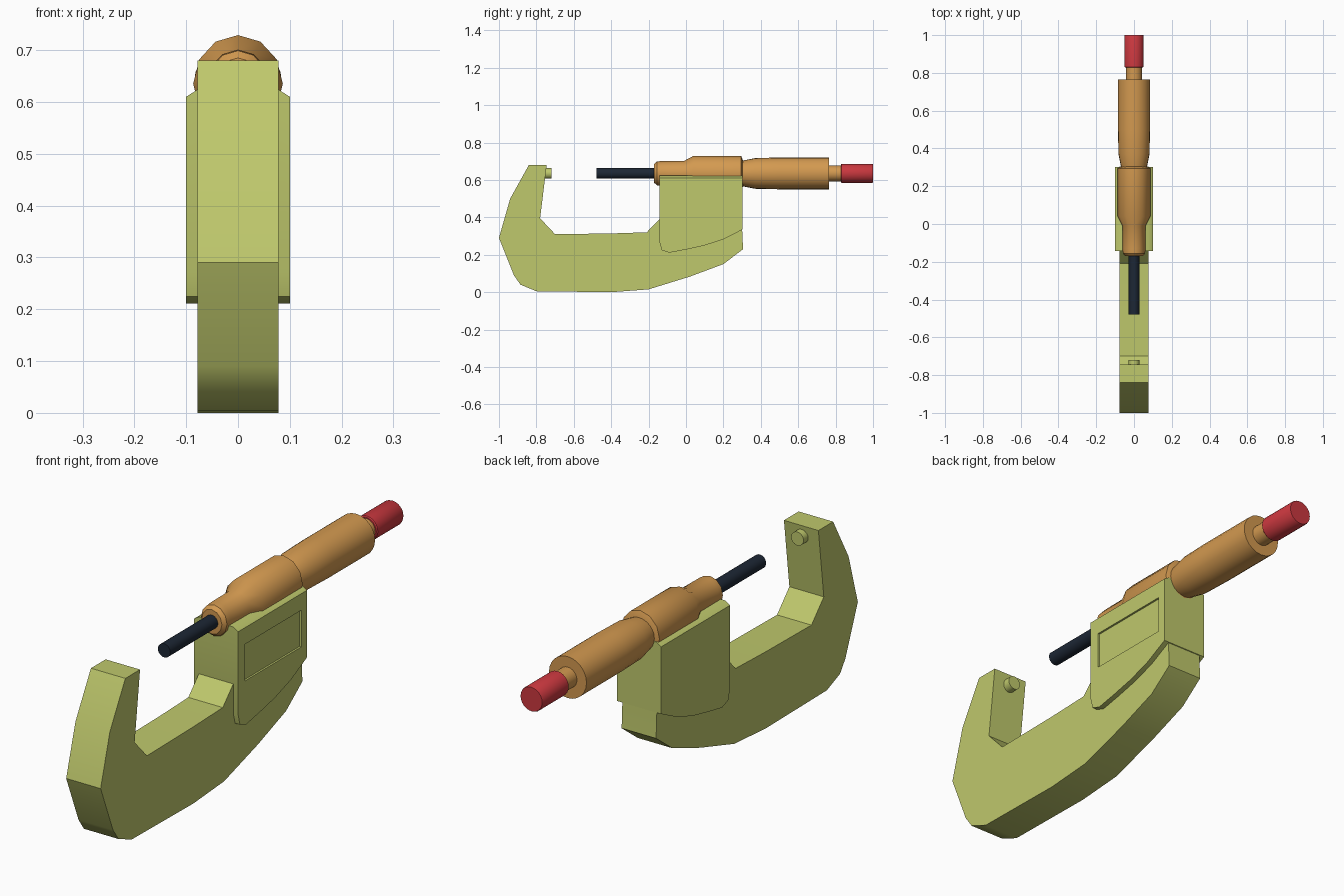
import bpy, bmesh, math

if "Cube" in bpy.data.objects:
    bpy.data.objects.remove(bpy.data.objects["Cube"])

AXIS_Z = 0.635


def material(name, rgb):
    m = bpy.data.materials.new(name)
    m.diffuse_color = (*rgb, 1)
    m.use_nodes = True
    m.node_tree.nodes["Principled BSDF"].inputs["Base Color"].default_value = m.diffuse_color
    return m


GREEN = material("olive_green", (0.52, 0.58, 0.15))
ORANGE = material("orange", (0.65, 0.32, 0.08))
RED = material("red", (0.60, 0.04, 0.05))
DARK = material("dark_steel", (0.012, 0.02, 0.035))


def make_object(name, bm, mat, smooth=35):
    bmesh.ops.recalc_face_normals(bm, faces=bm.faces)
    mesh = bpy.data.meshes.new(name)
    bm.to_mesh(mesh)
    bm.free()
    ob = bpy.data.objects.new(name, mesh)
    bpy.context.collection.objects.link(ob)
    mesh.materials.append(mat)
    bpy.ops.object.select_all(action='DESELECT')
    bpy.context.view_layer.objects.active = ob
    ob.select_set(True)
    bpy.ops.object.shade_smooth_by_angle(angle=math.radians(smooth))
    return ob


def loft(name, rings, mat, smooth=35):
    """Skin a list of equal-length point rings and cap both ends."""
    bm = bmesh.new()
    loops = [[bm.verts.new(p) for p in ring] for ring in rings]
    n = len(loops[0])
    for a, b in zip(loops, loops[1:]):
        for i in range(n):
            j = (i + 1) % n
            bm.faces.new((a[i], a[j], b[j], b[i]))
    bm.faces.new(loops[0])
    bm.faces.new(loops[-1])
    return make_object(name, bm, mat, smooth)


def turned(name, profile, mat, sides=24, x_scale=1.0):
    """Lathe (y, radius) pairs around the measuring axis."""
    rings = []
    for y, r in profile:
        angles = [2 * math.pi * i / sides for i in range(sides)]
        rings.append([(r * x_scale * math.sin(a), y, AXIS_Z + r * math.cos(a))
                      for a in angles])
    return loft(name, rings, mat)


# C-shaped frame
frame = [(-0.84, 0.68), (-0.94, 0.50), (-1.0, 0.29), (-0.92, 0.09),
         (-0.885, 0.04), (-0.80, 0.005), (-0.4, 0.0), (-0.2, 0.015),
         (0.02, 0.083), (0.2, 0.15), (0.305, 0.23), (0.30, 0.34),
         (0.30, 0.61), (-0.136, 0.61), (-0.138, 0.395), (-0.21, 0.32),
         (-0.40, 0.314), (-0.70, 0.31), (-0.78, 0.395), (-0.745, 0.68)]
loft("frame", [[(x, y, z) for y, z in frame] for x in (-0.078, 0.078)], GREEN)

# Grip block with raised side pads and a chamfered top
pad = [(-0.142, 0.61), (-0.142, 0.27), (-0.13, 0.225), (-0.09, 0.211),
       (0.0, 0.228), (0.10, 0.25), (0.20, 0.283), (0.303, 0.335), (0.303, 0.61)]
rings = []
for x, lift in ((-0.1, 0), (-0.078, 0.014), (0.078, 0.014), (0.1, 0)):
    rings.append([(x, y, z + (lift if z > 0.6 else 0)) for y, z in pad])
grip = loft("grip_pads", rings, GREEN)

# Shallow display recess on the right pad
bm = bmesh.new()
bmesh.ops.create_cube(bm, size=1)
for v in bm.verts:
    v.co = (0.11 + v.co.x * 0.036, 0.0855 + v.co.y * 0.365, 0.467 + v.co.z * 0.15)
cutter = make_object("recess_cutter", bm, GREEN)
cut = grip.modifiers.new("recess", 'BOOLEAN')
cut.operation = 'DIFFERENCE'
cut.solver = 'EXACT'
cut.object = cutter
bpy.context.view_layer.objects.active = grip
bpy.ops.object.modifier_apply(modifier="recess")
bpy.data.objects.remove(cutter)

# Measuring parts along the axis
turned("anvil", [(-0.77, 0.028), (-0.72, 0.028)], GREEN)
turned("spindle", [(-0.478, 0.028), (-0.15, 0.028)], DARK)
turned("sleeve", [(-0.17, 0.050), (-0.155, 0.064), (-0.13, 0.066), (-0.01, 0.067),
                  (0.04, 0.094), (0.295, 0.094), (0.305, 0.068)],
       ORANGE, sides=12, x_scale=0.92)
turned("thimble", [(0.29, 0.066), (0.305, 0.069), (0.37, 0.082), (0.50, 0.085),
                   (0.765, 0.085)], ORANGE)
turned("ratchet_neck", [(0.75, 0.042), (0.84, 0.042)], ORANGE)
turned("ratchet_knob", [(0.828, 0.047), (0.832, 0.051), (0.996, 0.051), (1.0, 0.049)], RED)
